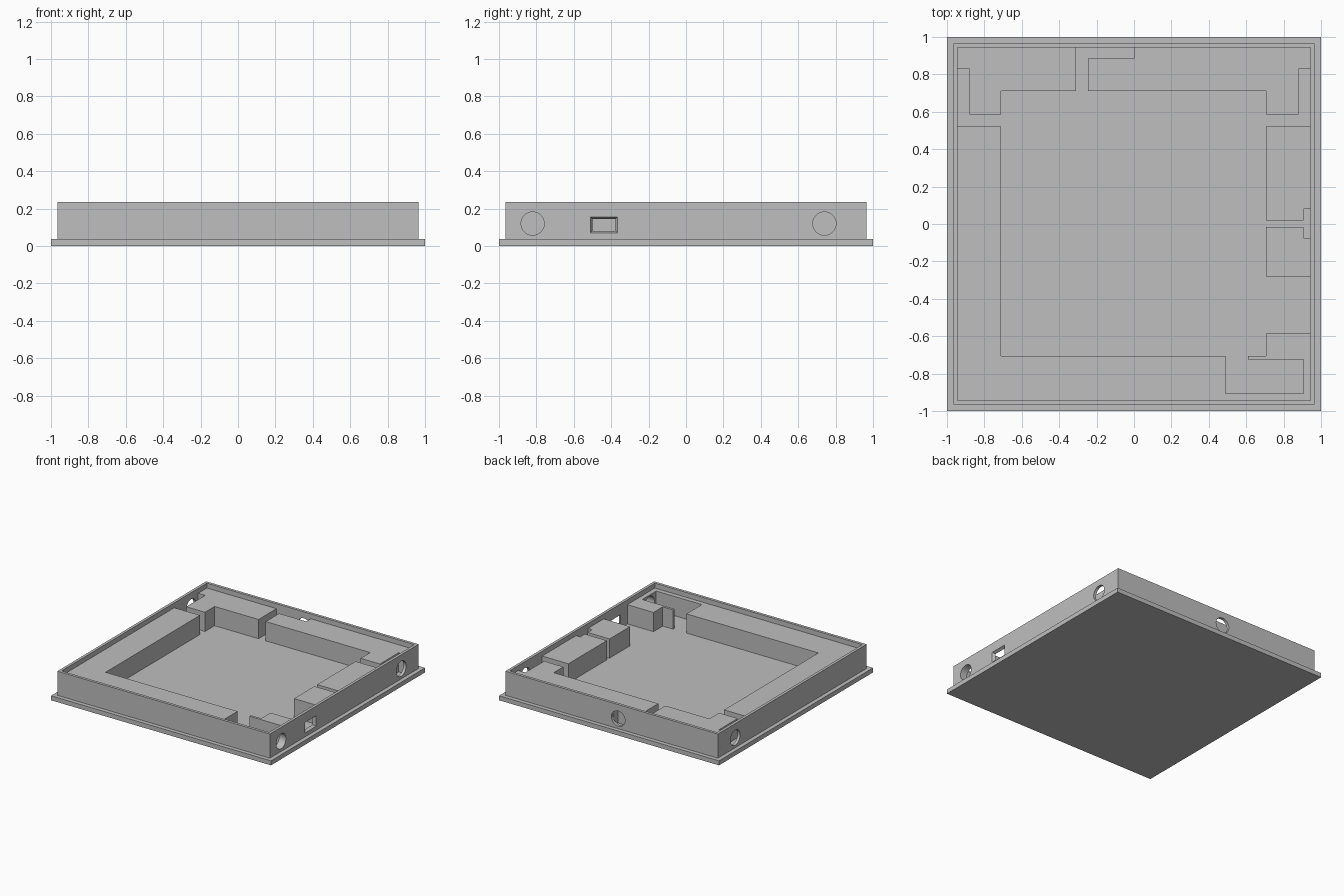
import bpy
import bmesh
from math import pi
from mathutils import Matrix, Vector

cube = bpy.data.objects.get("Cube")
if cube:
    bpy.data.objects.remove(cube, do_unlink=True)

PLATE = 0.037      # top of the base plate
LEDGE = 0.195      # top of the inner supports
RIM = 0.235        # top of the outer wall
OUT, INN = 0.966, 0.943

grey = bpy.data.materials.new("plain_grey")
grey.use_nodes = True
colour = (0.52, 0.52, 0.52, 1)
grey.diffuse_color = colour
grey.node_tree.nodes["Principled BSDF"].inputs["Base Color"].default_value = colour


def finish(name, bm):
    bmesh.ops.recalc_face_normals(bm, faces=bm.faces[:])
    mesh = bpy.data.meshes.new(name)
    bm.to_mesh(mesh)
    bm.free()
    mesh.materials.append(grey)
    obj = bpy.data.objects.new(name, mesh)
    bpy.context.collection.objects.link(obj)
    return obj


def prism(name, outline, z0, z1):
    bm = bmesh.new()
    face = bm.faces.new([bm.verts.new((x, y, z0)) for x, y in outline])
    top = bmesh.ops.extrude_face_region(bm, geom=[face])["geom"]
    verts = [v for v in top if isinstance(v, bmesh.types.BMVert)]
    bmesh.ops.translate(bm, verts=verts, vec=(0, 0, z1 - z0))
    return finish(name, bm)


def square(half):
    return [(-half, -half), (half, -half), (half, half), (-half, half)]


def cut(obj, cutter):
    cutter.hide_render = True
    mod = obj.modifiers.new("cut", 'BOOLEAN')
    mod.operation = 'DIFFERENCE'
    mod.solver = 'EXACT'
    mod.object = cutter
    bpy.context.view_layer.objects.active = obj
    bpy.ops.object.modifier_apply(modifier=mod.name)


def round_cutter(centre, axis, depth):
    bm = bmesh.new()
    turn = Vector((0, 0, 1)).rotation_difference(Vector(axis)).to_matrix().to_4x4()
    bmesh.ops.create_cone(bm, cap_ends=True, segments=48, radius1=0.062,
                          radius2=0.062, depth=depth,
                          matrix=Matrix.Translation(centre) @ turn)
    return finish("hole_cutter", bm)


# Base plate and outer wall
prism("base_plate", square(1), 0, PLATE)
wall = prism("outer_wall", square(OUT), PLATE, RIM)
cavity = prism("cavity_cutter", square(INN), PLATE - 0.1, RIM + 0.1)
cut(wall, cavity)

# Supports around the floor, each drawn as a plan outline
supports = {
    "front_left_support": [
        (-INN, 0.52), (-INN, -INN), (INN, -INN), (INN, -0.585),
        (0.705, -0.585), (0.705, -0.705), (0.61, -0.705), (0.61, -0.725),
        (0.905, -0.725), (0.905, -0.905), (0.49, -0.905), (0.49, -0.705),
        (-0.71, -0.705), (-0.71, 0.52)],
    "back_right_corner_support": [
        (-INN, 0.83), (-0.88, 0.83), (-0.88, 0.585), (-0.71, 0.585),
        (-0.71, 0.71), (-0.31, 0.71), (-0.31, INN), (-INN, INN)],
    "back_left_corner_support": [
        (0, INN), (0, 0.885), (-0.245, 0.885), (-0.245, 0.71),
        (0.705, 0.71), (0.705, 0.585), (0.88, 0.585), (0.88, 0.83),
        (INN, 0.83), (INN, INN)],
    "side_support_back": [
        (INN, 0.52), (0.705, 0.52), (0.705, 0.02), (0.905, 0.02),
        (0.905, 0.08), (INN, 0.08)],
    "side_support_front": [
        (INN, -0.28), (0.705, -0.28), (0.705, -0.015), (0.905, -0.015),
        (0.905, -0.075), (INN, -0.075)],
}
parts = {name: prism(name, plan, PLATE, LEDGE) for name, plan in supports.items()}

# Round openings in the wall
HOLE_Z = 0.12
cutters = [cavity]
for centre, axis in (((0.955, 0.74, HOLE_Z), (1, 0, 0)),
                     ((-0.955, 0.74, HOLE_Z), (1, 0, 0)),
                     ((-0.06, 0.955, HOLE_Z), (0, 1, 0))):
    cutter = round_cutter(centre, axis, 0.06)
    cut(wall, cutter)
    cutters.append(cutter)

# Front round opening runs through the wall and the ledge behind it
cutter = round_cutter((0.94, -0.82, HOLE_Z), (1, 0, 0), 0.14)
cut(wall, cutter)
cut(parts["front_left_support"], cutter)
cutters.append(cutter)

# Flared rectangular port
bm = bmesh.new()
bmesh.ops.create_cube(bm, size=1)
for v in bm.verts:
    outer = v.co.x > 0
    width, height = (0.146, 0.088) if outer else (0.12, 0.062)
    v.co = ((OUT + 0.002) if outer else (INN - 0.002),
            -0.438 + v.co.y * width, 0.113 + v.co.z * height)
cutter = finish("port_cutter", bm)
cut(wall, cutter)
cutters.append(cutter)

for cutter in cutters:
    bpy.data.objects.remove(cutter, do_unlink=True)
